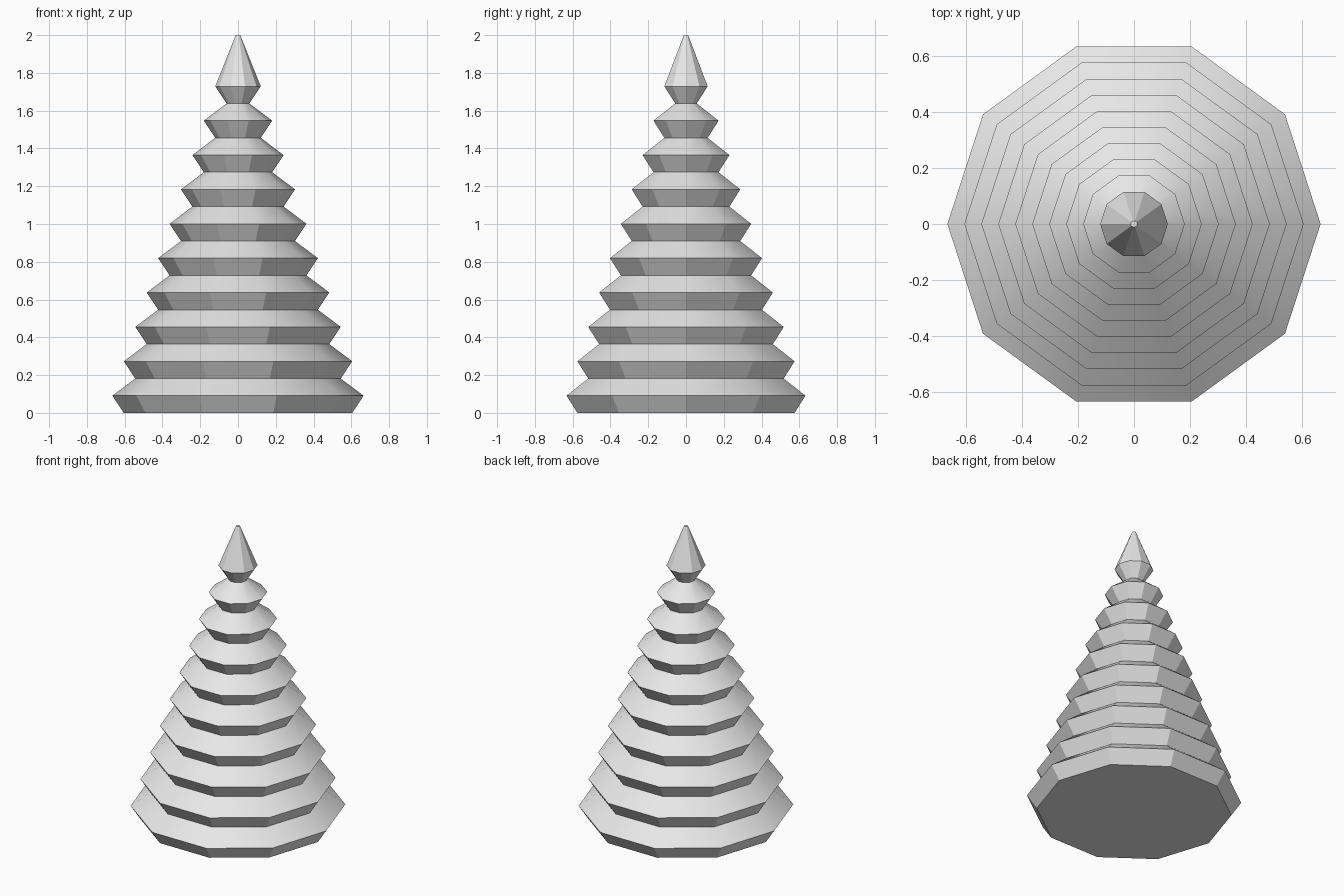
import bpy, bmesh, math

cube = bpy.data.objects.get("Cube")
if cube:
    bpy.data.objects.remove(cube, do_unlink=True)

SIDES = 10
TIERS = 10
STEP = 0.182      # height of one tier
SHRINK = 0.0605   # radius lost per tier
BASE_R = 0.665    # widest rim

# One plain grey for the whole tree
grey = bpy.data.materials.new("light grey")
grey.use_nodes = True
grey.diffuse_color = (0.8, 0.8, 0.8, 1)
grey.node_tree.nodes["Principled BSDF"].inputs["Base Color"].default_value = (0.8, 0.8, 0.8, 1)

# Zigzag profile: each tier flares out to its rim, then slopes in to the next
profile = []
for i in range(TIERS):
    rim = BASE_R - SHRINK * i
    profile += [(rim - SHRINK, STEP * i), (rim, STEP * (i + 0.5))]
profile.append((0.012, 2.0))  # blunt tip

# Turn the profile into stacked ten-sided rings
bm = bmesh.new()
rings = []
for r, z in profile:
    angles = [math.tau * k / SIDES for k in range(SIDES)]
    rings.append([bm.verts.new((r * math.cos(a), r * math.sin(a), z)) for a in angles])
for low, high in zip(rings, rings[1:]):
    for k in range(SIDES):
        n = (k + 1) % SIDES
        bm.faces.new((low[k], low[n], high[n], high[k]))

# Close the base and the tip
bm.faces.new(rings[0][::-1])
bm.faces.new(rings[-1])

mesh = bpy.data.meshes.new("tiered_tree")
bm.to_mesh(mesh)
bm.free()
mesh.materials.append(grey)
tree = bpy.data.objects.new("tiered_tree", mesh)
bpy.context.collection.objects.link(tree)

# Soft upper slopes, crisp rims and undersides
bpy.ops.object.select_all(action="DESELECT")
tree.select_set(True)
bpy.context.view_layer.objects.active = tree
bpy.ops.object.shade_smooth_by_angle(angle=math.radians(30))
